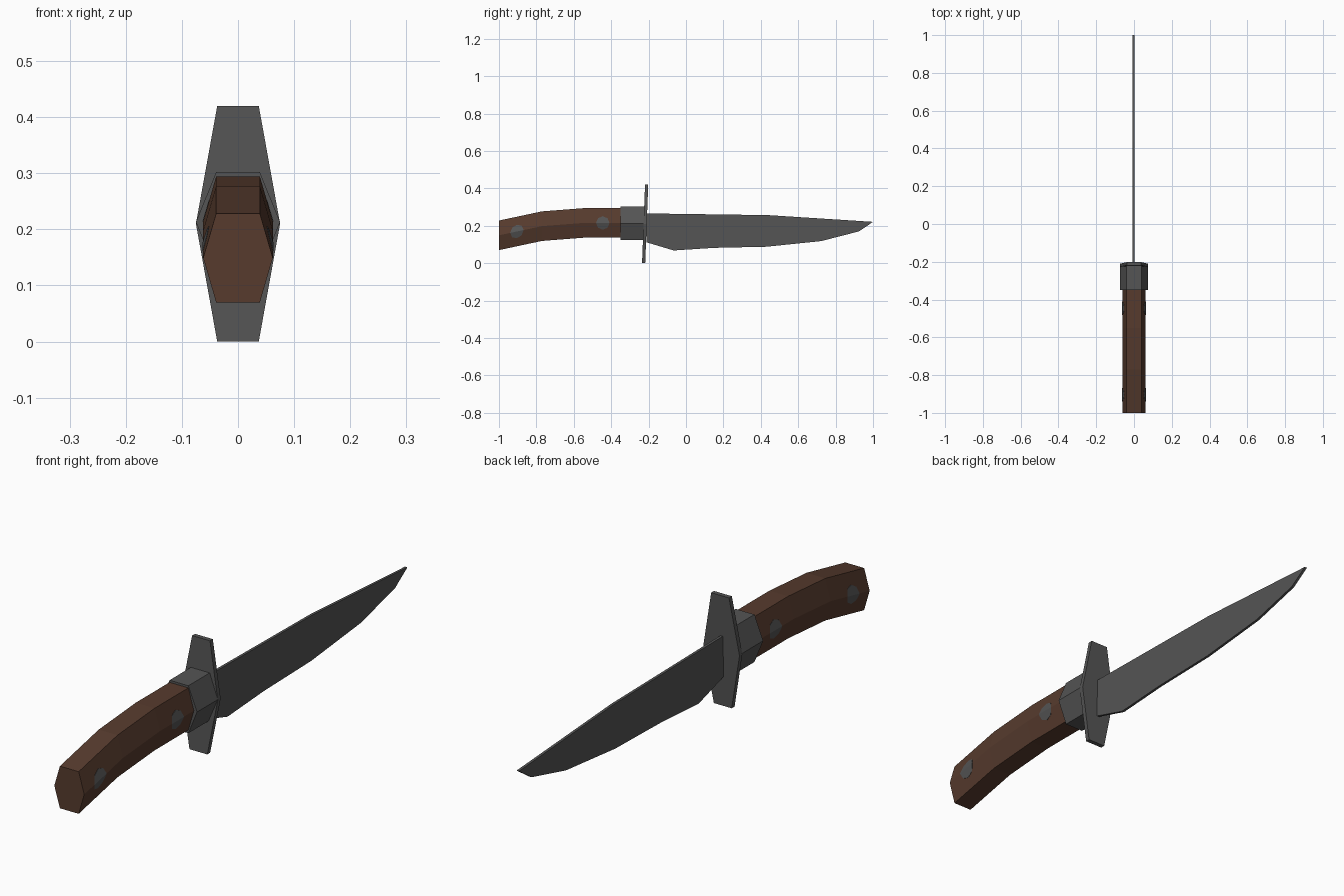
import bpy, bmesh, math

if "Cube" in bpy.data.objects:
    bpy.data.objects.remove(bpy.data.objects["Cube"])


def material(name, rgb):
    m = bpy.data.materials.new(name)
    m.diffuse_color = (*rgb, 1)
    m.use_nodes = True
    m.node_tree.nodes["Principled BSDF"].inputs["Base Color"].default_value = m.diffuse_color
    return m


STEEL = material("dark_steel", (0.09, 0.09, 0.09))
WOOD = material("brown_wood", (0.095, 0.044, 0.027))


def finish(name, bm, mat):
    bmesh.ops.recalc_face_normals(bm, faces=bm.faces)
    me = bpy.data.meshes.new(name)
    bm.to_mesh(me)
    bm.free()
    me.materials.append(mat)
    ob = bpy.data.objects.new(name, me)
    bpy.context.collection.objects.link(ob)
    return ob


def loft(name, rings, mat):
    """Skin equal-length rings of points and cap both ends."""
    bm = bmesh.new()
    vs = [[bm.verts.new(p) for p in r] for r in rings]
    n = len(vs[0])
    for a, b in zip(vs, vs[1:]):
        for i in range(n):
            j = (i + 1) % n
            bm.faces.new((a[i], a[j], b[j], b[i]))
    bm.faces.new(vs[0])
    bm.faces.new(vs[-1])
    return finish(name, bm, mat)


def hexagon(y, zc, half, flat, wide, tilt=0.0):
    """Tall six-sided section, optionally leaning along y."""
    pts = [(flat, half), (wide, 0), (flat, -half), (-flat, -half), (-wide, 0), (-flat, half)]
    return [(x, y + tilt * z, zc + z) for x, z in pts]


# Curved wooden handle
SPINE = [(-1.0, 0.149), (-0.77, 0.198), (-0.55, 0.215), (-0.34, 0.215)]
HALF, FLAT, WIDE = 0.079, 0.039, 0.062
loft("handle", [hexagon(y, z, HALF, FLAT, WIDE) for y, z in SPINE], WOOD)

# Steel collar and leaning cross guard
loft("collar", [hexagon(y, 0.213, 0.089, 0.039, 0.075) for y in (-0.35, -0.22)], STEEL)
loft("guard", [hexagon(y, 0.21, 0.21, 0.037, 0.075, 0.038) for y in (-0.227, -0.21)], STEEL)

# Flat blade with a clipped tip
OUTLINE = [(-0.212, 0.112), (-0.066, 0.068), (0.15, 0.082), (0.43, 0.088), (0.722, 0.118),
           (0.925, 0.17), (1.0, 0.221), (0.438, 0.257), (-0.212, 0.266)]
loft("blade", [[(x, y, z) for y, z in OUTLINE] for x in (-0.007, 0.003)], STEEL)


# Rivets: thin octagonal plates folded over the handle's side ridge
def rivet(name, y, z, slope, side, r=0.036):
    bm = bmesh.new()
    vs = []
    for i in range(8):
        a = math.tau * i / 8
        dy, dz = r * math.cos(a), r * math.sin(a)
        x = WIDE + 0.001 - (WIDE - FLAT) / HALF * abs(dz)
        vs.append(bm.verts.new((side * x, y + dy, z + dz + slope * dy)))
    faces = [bm.faces.new(vs[:5]), bm.faces.new(vs[4:] + vs[:1])]
    ext = bmesh.ops.extrude_face_region(bm, geom=faces, use_keep_orig=True)
    for v in ext["geom"]:
        if isinstance(v, bmesh.types.BMVert):
            v.co.x -= side * 0.005
    finish(name, bm, STEEL)


for side, label in ((-1, "left"), (1, "right")):
    rivet("rear_rivet_" + label, -0.904, 0.1695, 0.213, side)
    rivet("front_rivet_" + label, -0.445, 0.215, 0.0, side)
